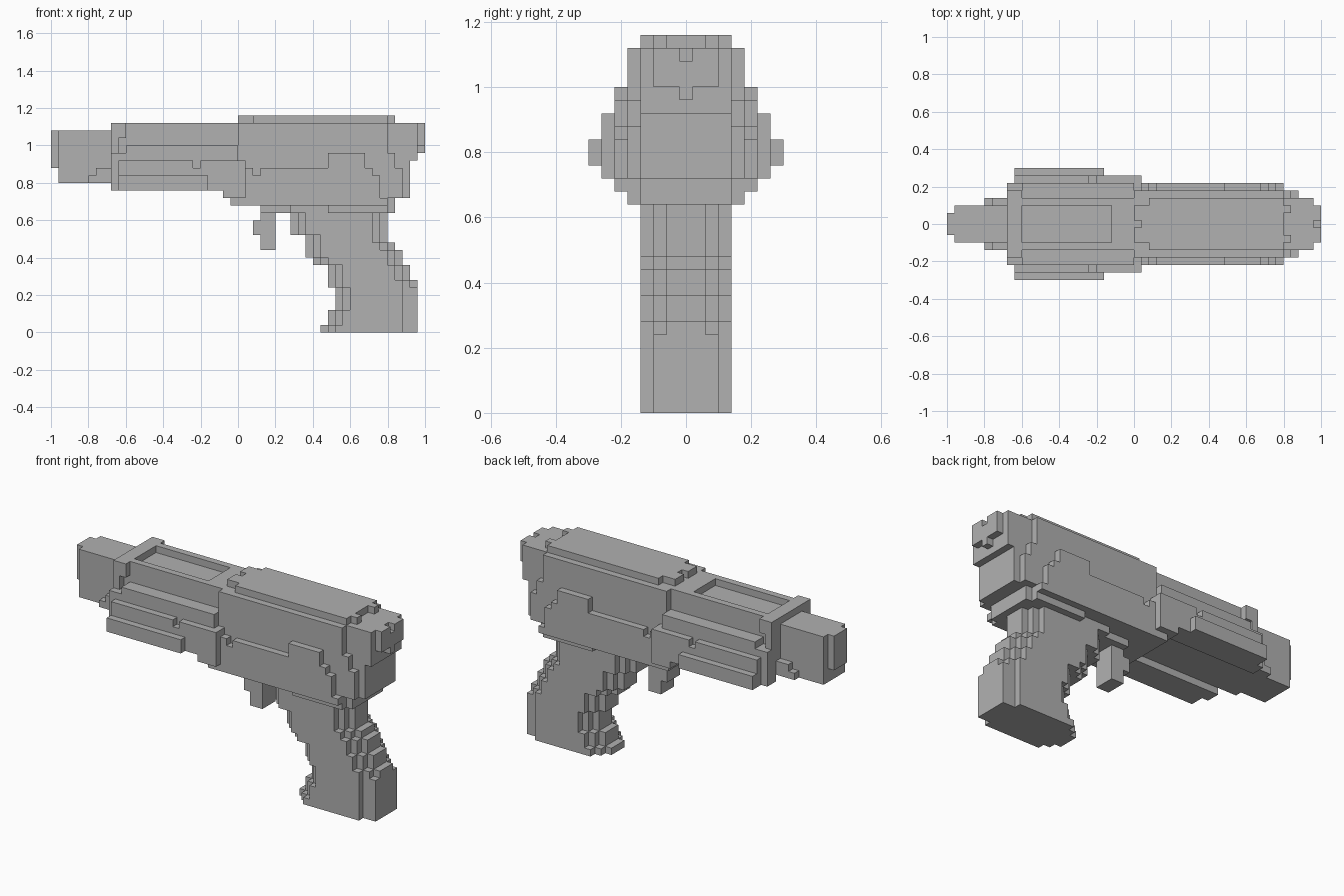
import bpy
import bmesh
from mathutils import Vector

default_cube = bpy.data.objects.get("Cube")
if default_cube:
    bpy.data.objects.remove(default_cube, do_unlink=True)

VOXEL = 0.04

grey = bpy.data.materials.new("plain_grey")
grey.use_nodes = True
grey.diffuse_color = (0.44, 0.44, 0.44, 1)
shader = next(node for node in grey.node_tree.nodes if node.type == "BSDF_PRINCIPLED")
shader.inputs["Base Color"].default_value = grey.diffuse_color


def extrude_profile(mesh, rows, y_start, y_end):
    """Fill the rows (bottom, top, front, back) with cells and extrude across y."""
    cells = set()
    for bottom, top, front, back in rows:
        cells.update((x, z) for x in range(front, back) for z in range(bottom, top))
    corners = {}

    def corner(x, z):
        if (x, z) not in corners:
            corners[x, z] = mesh.verts.new(Vector((x, y_start, z)) * VOXEL)
        return corners[x, z]

    faces = [mesh.faces.new((corner(x, z), corner(x + 1, z),
                             corner(x + 1, z + 1), corner(x, z + 1)))
             for x, z in sorted(cells)]
    result = bmesh.ops.extrude_face_region(mesh, geom=faces, use_keep_orig=True)
    moved = [item for item in result["geom"] if isinstance(item, bmesh.types.BMVert)]
    bmesh.ops.translate(mesh, verts=moved, vec=(0, (y_end - y_start) * VOXEL, 0))


def part(name, rows, outer, inner=0):
    """One stepped slab across the middle, or a mirrored pair when inner is set."""
    mesh = bmesh.new()
    if inner:
        extrude_profile(mesh, rows, inner, outer)
        extrude_profile(mesh, rows, -outer, -inner)
    else:
        extrude_profile(mesh, rows, -outer, outer)
    bmesh.ops.recalc_face_normals(mesh, faces=mesh.faces[:])
    bmesh.ops.dissolve_limit(mesh, angle_limit=0.01, verts=mesh.verts[:], edges=mesh.edges[:])
    data = bpy.data.meshes.new(name)
    mesh.to_mesh(data)
    mesh.free()
    data.materials.append(grey)
    bpy.context.collection.objects.link(bpy.data.objects.new(name, data))


# Widths as half counts of voxels, from the centre line outward
SLIT, SLIM, CORE, BODY, SHELL, PANEL, WING, RAIL = [step + 0.5 for step in range(8)]

# Barrel and muzzle
part("barrel", [(20, 27, -24, 0)], CORE)
part("muzzle", [(22, 27, -25, -23)], SLIM)
part("barrel_skirt", [(20, 21, -20, -17), (21, 22, -19, -17)], BODY)

# Front housing with a sunken top channel
part("front_housing", [(20, 27, -17, 0)], BODY)
part("channel_walls", [(27, 28, -17, 0)], BODY, CORE)
part("channel_end", [(27, 28, -3, 0)], CORE)
part("front_collar", [(20, 26, -17, -16), (26, 28, -17, -15)], SHELL)

# Stacked side plates on the front housing
part("front_side_plate", [(19, 24, -17, 0), (24, 25, -15, 0)], PANEL, BODY)
part("side_wing", [(19, 22, -16, 1), (22, 23, -16, -6), (22, 23, -5, 1),
                   (18, 19, -2, 1)], WING, BODY)
part("lower_rail", [(19, 21, -16, -4)], RAIL, BODY)

# Rear housing
part("rear_shell", [(17, 28, 0, 20), (18, 24, 20, 21), (18, 22, 21, 22)], SHELL)
part("rear_core", [(17, 18, -1, 21), (18, 20, -2, 23), (20, 23, 0, 23),
                   (23, 28, 0, 24)], BODY)
part("rear_cap", [(25, 28, 20, 25)], CORE, SLIT)
part("rear_tab", [(24, 27, 20, 25), (27, 28, 20, 24)], SLIT)
part("rear_side_plate", [(17, 18, -1, 20), (18, 21, -1, 19), (21, 22, 0, 2),
                         (22, 23, 0, 1), (21, 22, 3, 18), (22, 24, 12, 17)], PANEL)

# Raised top plate with notched ends
part("top_plate", [(28, 29, 2, 20)], BODY)
part("top_plate_step", [(28, 29, 1, 20)], CORE)
part("top_plate_front", [(28, 29, 0, 1)], CORE, SLIT)
part("top_plate_back", [(28, 29, 20, 21)], CORE, SLIM)

# Trigger and the strip above it
part("trigger", [(11, 17, 3, 5), (13, 15, 2, 3)], SLIM)
part("trigger_strip", [(16, 17, 3, 8)], CORE)

# Grip, built as three nested stepped layers
part("grip_collar", [(16, 17, 12, 20)], SHELL)
part("grip_neck", [(16, 17, 7, 21)], BODY)
grip_rows = [(13, 16, 7, 20), (12, 13, 9, 20), (11, 12, 9, 21), (10, 11, 9, 22),
             (9, 10, 10, 22), (8, 9, 12, 23), (7, 8, 12, 23), (6, 7, 12, 24),
             (3, 6, 13, 24), (1, 3, 12, 24), (0, 1, 11, 24)]
grip_layers = [("grip_core", SLIM, 0, 0, 0),
               ("grip_middle", CORE, 1, 1, 0),
               ("grip_side", BODY, 2, 2, 2)]
for name, width, front_inset, back_inset, base_inset in grip_layers:
    rows = [(bottom, top, front + front_inset,
             back - (back_inset if bottom > 5 else base_inset))
            for bottom, top, front, back in grip_rows]
    part(name, rows, width)
